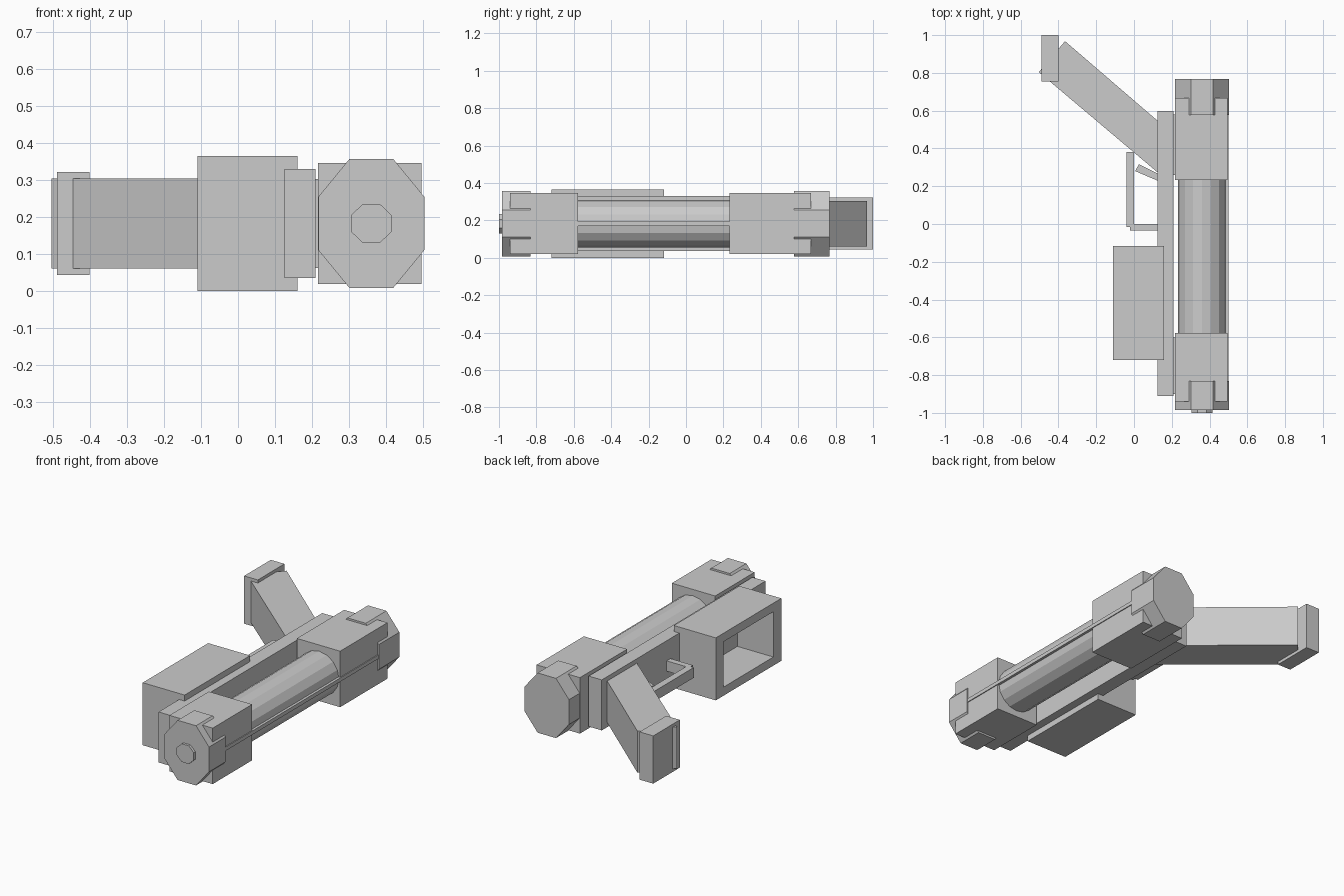
import bpy, bmesh, math

if "Cube" in bpy.data.objects:
    bpy.data.objects.remove(bpy.data.objects["Cube"])

gray = bpy.data.materials.new("plain gray")
gray.diffuse_color = (0.6, 0.6, 0.6, 1)
gray.use_nodes = True
gray.node_tree.nodes["Principled BSDF"].inputs["Base Color"].default_value = gray.diffuse_color
ZC = 0.182   # mid height of the model lying on its side
XC = 0.36    # barrel axis


def finish(name, bm):
    bmesh.ops.recalc_face_normals(bm, faces=bm.faces[:])
    me = bpy.data.meshes.new(name)
    bm.to_mesh(me)
    bm.free()
    me.materials.append(gray)
    ob = bpy.data.objects.new(name, me)
    bpy.context.collection.objects.link(ob)
    return ob


def plate(name, pts, z0, z1):
    """Extrude a top-view (x, y) outline from z0 to z1."""
    bm = bmesh.new()
    face = bm.faces.new([bm.verts.new((x, y, z0)) for x, y in pts])
    new = bmesh.ops.extrude_face_region(bm, geom=[face])["geom"]
    verts = [v for v in new if isinstance(v, bmesh.types.BMVert)]
    bmesh.ops.translate(bm, verts=verts, vec=(0, 0, z1 - z0))
    return finish(name, bm)


def box(name, x0, x1, y0, y1, z0, z1):
    return plate(name, [(x0, y0), (x1, y0), (x1, y1), (x0, y1)], z0, z1)


def prism(name, sides, rx, rz, y0, y1, phase=0.5):
    """Many-sided rod along y; rx and rz are corner radii."""
    bm = bmesh.new()
    rings = []
    for y in (y0, y1):
        rings.append([bm.verts.new((XC + rx * math.cos(a), y, ZC + rz * math.sin(a)))
                      for a in [(i + phase) * 2 * math.pi / sides for i in range(sides)]])
    bm.faces.new(rings[0])
    bm.faces.new(rings[1])
    for i in range(sides):
        j = (i + 1) % sides
        bm.faces.new((rings[0][i], rings[0][j], rings[1][j], rings[1][i]))
    return finish(name, bm)


# barrel with its end blocks and octagonal caps
k = 1 / math.cos(math.pi / 8)
prism("barrel", 16, 0.127, 0.127, -0.6, 0.26, 0)
for end, b0, b1, c0, c1 in (("front", -0.94, -0.577, -0.985, -0.832),
                            ("rear", 0.233, 0.668, 0.577, 0.767)):
    box(end + "_block", 0.216, 0.495, b0, b1, ZC - 0.163, ZC + 0.163)
    prism(end + "_cap", 8, 0.143 * k, 0.174 * k, c0, c1)
prism("muzzle_nub", 8, 0.055 * k, 0.053 * k, -1.0, -0.97)

# thin rail on the outer side, and the long receiver body
box("side_rail", 0.475, 0.5, -0.94, 0.668, ZC - 0.011, ZC + 0.011)
box("receiver", 0.125, 0.209, -0.91, 0.597, ZC - 0.147, ZC + 0.147)
for end, y0, y1 in (("front", -0.9, -0.6), ("rear", 0.26, 0.58)):
    box(end + "_joint", 0.2, 0.23, y0, y1, ZC - 0.12, ZC + 0.12)

# box magazine housing, open on its outer side
housing = box("magazine_housing", -0.11, 0.16, -0.72, -0.117, 0, 0.364)
cutter = box("housing_cutter", -0.2, 0.122, -0.647, -0.19, 0.05, 0.314)
cutter.hide_render = True
cutter.hide_viewport = True
mod = housing.modifiers.new("opening", "BOOLEAN")
mod.operation = "DIFFERENCE"
mod.solver = "EXACT"
mod.object = cutter

# slanted grip and its end plate
plate("grip", [(-0.504, 0.804), (0.15, 0.252), (0.15, 0.525), (-0.365, 0.968)],
      ZC - 0.121, ZC + 0.121)
box("grip_end_plate", -0.489, -0.401, 0.755, 1.0, ZC - 0.139, ZC + 0.139)

# trigger guard and trigger
plate("trigger_guard", [(-0.04, -0.015), (-0.02, -0.015), (-0.02, -0.035), (0.14, -0.035),
                        (0.14, 0.0), (0.0, 0.0), (0.0, 0.38), (-0.04, 0.38)],
      ZC - 0.03, ZC + 0.03)
plate("trigger", [(0.006, 0.28), (0.14, 0.223), (0.14, 0.26), (0.026, 0.317)],
      ZC - 0.025, ZC + 0.025)
